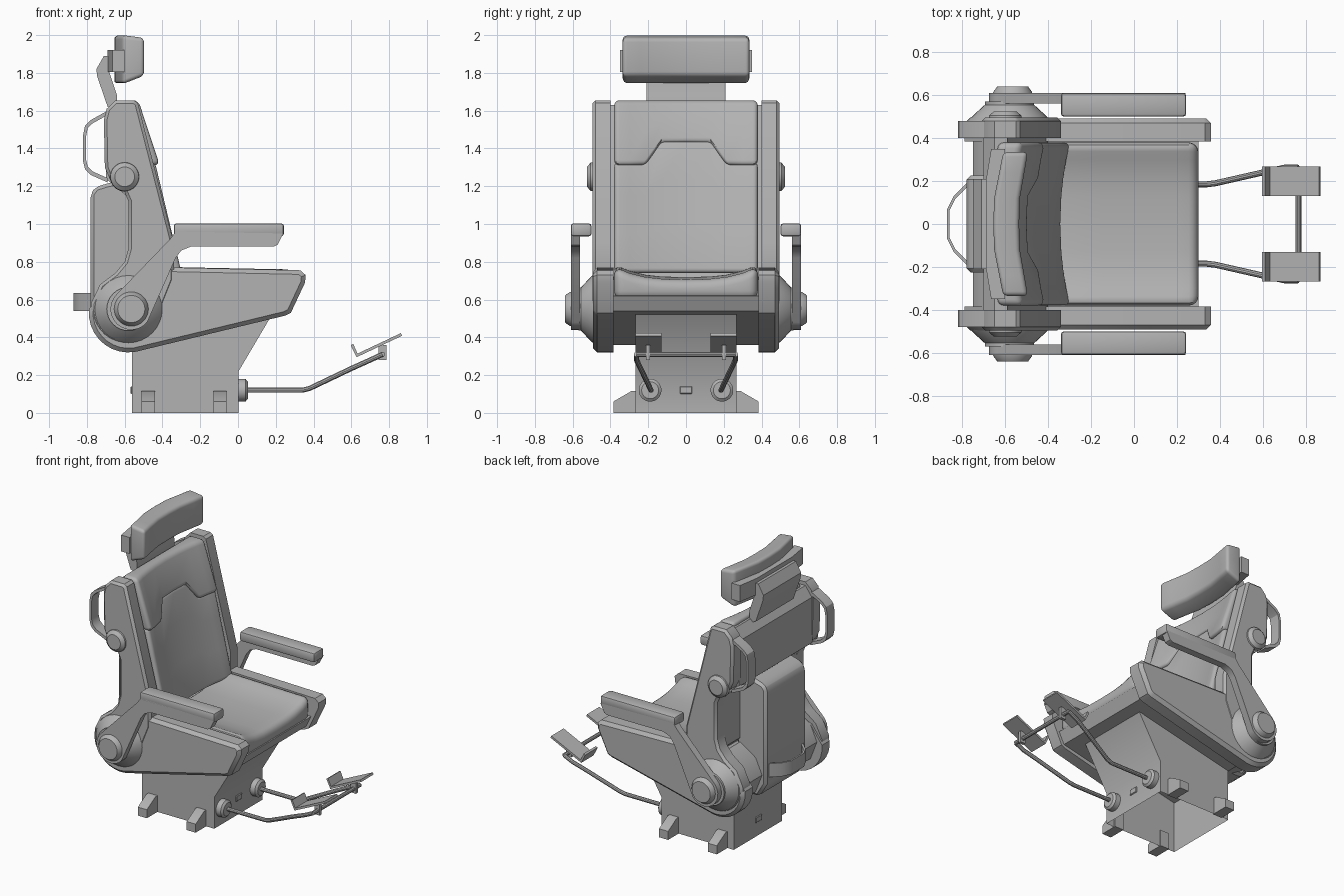
import bpy, bmesh
from math import sin, cos, pi, radians
from mathutils import Vector

cube = bpy.data.objects.get("Cube")
if cube:
    bpy.data.objects.remove(cube)

GREY = (0.45, 0.45, 0.45, 1)
mat = bpy.data.materials.new("plain grey")
mat.use_nodes = True
mat.diffuse_color = GREY
mat.node_tree.nodes["Principled BSDF"].inputs["Base Color"].default_value = GREY
parts = []


def finish(name, bm, bevel=0, mirror=False, segs=1):
    bmesh.ops.recalc_face_normals(bm, faces=bm.faces)
    me = bpy.data.meshes.new(name)
    bm.to_mesh(me)
    bm.free()
    ob = bpy.data.objects.new(name, me)
    bpy.context.collection.objects.link(ob)
    me.materials.append(mat)
    if bevel:
        b = ob.modifiers.new("bevel", 'BEVEL')
        b.width, b.segments, b.limit_method, b.angle_limit = bevel, segs, 'ANGLE', radians(35)
    if mirror:
        m = ob.modifiers.new("mirror", 'MIRROR')
        m.use_axis = (False, True, False)
    parts.append(ob)


def prism(name, pts, d0, d1, axis='Y', chamfer=0, open_side=None, **kw):
    """Extrude a closed outline along one axis; chamfer cuts the rim of the far end."""
    place = {'X': lambda a, b, d: (d, a, b), 'Y': lambda a, b, d: (a, d, b),
             'Z': lambda a, b, d: (a, b, d)}[axis]
    bm = bmesh.new()
    lo = [bm.verts.new(place(a, b, d0)) for a, b in pts]
    hi = [bm.verts.new(place(a, b, d1)) for a, b in pts]
    bm.faces.new(lo)
    cap = bm.faces.new(hi)
    for i in range(len(pts)):
        j = (i + 1) % len(pts)
        if i != open_side:
            bm.faces.new((lo[i], lo[j], hi[j], hi[i]))
    if chamfer:
        bmesh.ops.recalc_face_normals(bm, faces=bm.faces)
        bmesh.ops.bevel(bm, geom=list(cap.edges), offset=chamfer, segments=1, affect='EDGES')
    finish(name, bm, **kw)


def box(name, x, y, z, **kw):
    prism(name, [(x[0], z[0]), (x[1], z[0]), (x[1], z[1]), (x[0], z[1])], *y, **kw)


def turned(name, centre, axis, profile, n=32, **kw):
    """Stack of rings (distance, radius) along the x or y axis."""
    bm = bmesh.new()
    rings = []
    for d, r in profile:
        ring = []
        for i in range(n):
            a, b = r * cos(2 * pi * i / n), r * sin(2 * pi * i / n)
            off = Vector((a, d, b)) if axis == 'Y' else Vector((d, a, b))
            ring.append(bm.verts.new(Vector(centre) + off))
        rings.append(ring)
    bm.faces.new(rings[0])
    bm.faces.new(rings[-1])
    for p, q in zip(rings, rings[1:]):
        for i in range(n):
            bm.faces.new((p[i], p[(i + 1) % n], q[(i + 1) % n], q[i]))
    finish(name, bm, **kw)


def slab(name, us, vs, front, back, bevel):
    """Closed cushion between two gridded surfaces."""
    bm = bmesh.new()
    f, b = [[[bm.verts.new(fn(u, v)) for v in vs] for u in us] for fn in (front, back)]
    nu, nv = len(us), len(vs)
    for g in (f, b):
        for i in range(nu - 1):
            for j in range(nv - 1):
                bm.faces.new((g[i][j], g[i + 1][j], g[i + 1][j + 1], g[i][j + 1]))
    rim = ([(i, 0) for i in range(nu)] + [(nu - 1, j) for j in range(1, nv)]
           + [(i, nv - 1) for i in range(nu - 2, -1, -1)] + [(0, j) for j in range(nv - 2, 0, -1)])
    for (i, j), (k, l) in zip(rim, rim[1:] + rim[:1]):
        bm.faces.new((f[i][j], f[k][l], b[k][l], b[i][j]))
    finish(name, bm, bevel=bevel, segs=4)


def tube(name, pts, r):
    cu = bpy.data.curves.new(name, 'CURVE')
    cu.dimensions, cu.bevel_depth, cu.bevel_resolution, cu.use_fill_caps = '3D', r, 3, True
    sp = cu.splines.new('POLY')
    sp.points.add(len(pts) - 1)
    for p, co in zip(sp.points, pts):
        p.co = (*co, 1)
    ob = bpy.data.objects.new(name, cu)
    bpy.context.collection.objects.link(ob)
    cu.materials.append(mat)
    parts.append(ob)


def arc(cx, cz, r, a0, a1, n=12):
    return [(cx + r * cos(radians(a0 + (a1 - a0) * i / n)),
             cz + r * sin(radians(a0 + (a1 - a0) * i / n))) for i in range(n + 1)]


def strip(pts, c, k):
    """Open path thickened towards a centre point."""
    return pts + [(c[0] + (x - c[0]) * k, c[1] + (y - c[1]) * k) for x, y in reversed(pts)]


# pedestal (hollow, open below), feet and small cover plates
prism("pedestal", [(-.56, 0), (.003, 0), (.003, .22), (.18, .52), (-.3, .56), (-.56, .5)],
      -.268, .268, open_side=0)
for tag, x in (("rear", -.51), ("front", -.13)):
    prism(tag + "_feet", [(.26, 0), (.385, 0), (.385, .06), (.29, .115), (.26, .115)],
          x, x + .07, 'X', mirror=True)
box("front_plate", (0, .011), (-.033, .033), (.1, .14), bevel=.004)
box("rear_plate", (-.57, -.56), (-.033, .033), (.1, .14), bevel=.004)

# seat pan and side panels
prism("seat_pan", [(-.36, .66), (.3, .62), (.26, .54), (-.56, .36), (-.7, .43), (-.75, .56),
                   (-.7, .67), (-.58, .75)], -.39, .39)
prism("seat_sides", [(-.36, .77), (.33, .755), (.358, .73), (.355, .69), (.28, .53), (.25, .515)]
      + arc(-.58, .53, .21, -80, -185, 9) + [(-.7, .67)], .385, .492, mirror=True, chamfer=.022)
prism("back_sides", [(-.55, 1.655), (-.53, 1.64), (-.34, .9), (-.34, .7)]
      + arc(-.59, .55, .19, 0, -190, 16)
      + [(-.73, .68), (-.65, .74), (-.6, .8), (-.58, .87), (-.58, 1.12), (-.61, 1.19),
         (-.68, 1.24), (-.705, 1.3), (-.71, 1.55), (-.695, 1.61), (-.65, 1.655)],
      .4, .495, mirror=True, chamfer=.016)

# back shell and rear box
prism("back_shell", [(-.59, 1.63), (-.65, 1.63), (-.7, 1.56), (-.7, 1.24), (-.58, 1.14),
                     (-.58, .78), (-.5, .7), (-.4, .72), (-.42, .8)], -.41, .41)
prism("rear_box", [(-.55, 1.24), (-.69, 1.215), (-.755, 1.195), (-.78, 1.16), (-.78, .5),
                   (-.72, .4), (-.55, .4)], -.225, .225, bevel=.018)
prism("rear_strap", strip([(-.77, -.2), (-.84, -.13), (-.87, -.07), (-.87, .07), (-.84, .13),
                           (-.77, .2)], (-.76, 0), .9), .54, .635, 'Z')
prism("back_handles", strip([(-.69, 1.6), (-.78, 1.55), (-.81, 1.52), (-.82, 1.47), (-.82, 1.33),
                             (-.81, 1.29), (-.78, 1.26), (-.69, 1.22)], (-.69, 1.41), .88),
      .4, .48, mirror=True)

# pivots
turned("back_pivots", (-.6, 0, 1.25), 'Y', [(.48, .078), (.505, .075), (.525, .052)], mirror=True)
turned("hubs", (-.58, 0, .55), 'Y', [(.48, .185), (.5, .175), (.555, .115), (.57, .115)],
       mirror=True)
turned("hub_caps", (-.565, 0, .55), 'Y', [(.6, .092), (.615, .09), (.64, .072)], mirror=True)

# armrests
prism("armrest_arms", [(-.33, .96), (-.36, .92), (-.64, .63)] + arc(-.565, .55, .11, 135, 320, 14)
      + [(-.33, .82), (-.3, .86), (-.25, .88), (.19, .88), (.21, .89), (.24, .95)],
      .56, .61, mirror=True)
box("armrest_pads", (-.34, .243), (.5, .61), (.935, 1.003), mirror=True, bevel=.014, segs=2)

# cushions
ys = [-.38, -.3, -.215, -.13, 0, .13, .215, .3, .38]
dish = lambda y: .04 * ((abs(y) / .36) ** 2 - 1)
seam = lambda y: 1.43 if abs(y) < .14 else max(1.31, 1.43 - (abs(y) - .13) * 1.4)
up_z = lambda y, v: seam(y) + (1.655 - seam(y)) * v
low_z = lambda y, v: .74 + (seam(y) + .02 - .74) * v
slab("upper_back_cushion", ys, [0, .5, 1],
     lambda y, v: (-.525 + (1.65 - up_z(y, v)) * .33 + dish(y), y, up_z(y, v)),
     lambda y, v: (-.64 + (1.65 - up_z(y, v)) * .25, y, up_z(y, v)), .028)
slab("lower_back_cushion", ys, [0, .35, .7, 1],
     lambda y, v: (-.415 + (1.23 - low_z(y, v)) * .24 + dish(y), y, low_z(y, v)),
     lambda y, v: (-.53 + (1.23 - low_z(y, v)) * .2, y, low_z(y, v)), .028)
slab("seat_cushion", [-.4, -.15, .05, .2, .3], ys,
     lambda x, y: (x, y, .72 + .062 * (abs(y) / .37) ** 3 - .02 * (x + .4)),
     lambda x, y: (x, y, .6), .045)

# headrest with its bracket and post
wrap = lambda y: max(0, (abs(y) - .1) / .23)
slab("headrest", [-.335, -.24, -.12, 0, .12, .24, .335], [0, .5, 1],
     lambda y, v: (-.535 + .04 * wrap(y), y, 1.785 + .2 * v),
     lambda y, v: (-.655 + .045 * wrap(y), y, 1.74 + .26 * v), .022)
prism("headrest_bracket", [(-.69, -.2), (-.665, -.35), (-.6, -.35), (-.6, .35), (-.665, .35),
                           (-.69, .2)], 1.805, 1.92, 'Z')
prism("headrest_post", [(-.71, 1.89), (-.75, 1.82), (-.745, 1.78), (-.69, 1.62), (-.64, 1.6),
                        (-.64, 1.68), (-.68, 1.8), (-.66, 1.89)], -.21, .21)

# footrest rods, flanges and pedals
for side, s in (("left", 1), ("right", -1)):
    tube(side + "_foot_rod", [(0, s * .185, .12), (.34, s * .185, .12), (.38, s * .19, .13),
                              (.6, s * .24, .235), (.7, s * .262, .28), (.765, s * .262, .31)], .014)
turned("rod_flanges", (0, .19, .12), 'X', [(-.01, .06), (.04, .06), (.052, .045)], mirror=True)
tube("foot_crossbar", [(.765, -.262, .31), (.765, .262, .31)], .014)
prism("pedals", [(.597, .358), (.628, .295), (.868, .408), (.862, .422), (.633, .314), (.61, .365)],
      .13, .268, mirror=True)
box("pedal_clips", (.745, .785), (.19, .212), (.28, .36), mirror=True)

# bake modifiers and curves, then smooth rounded areas
bpy.ops.object.select_all(action='DESELECT')
for ob in parts:
    ob.select_set(True)
bpy.context.view_layer.objects.active = parts[0]
bpy.ops.object.convert(target='MESH')
bpy.ops.object.shade_smooth_by_angle(angle=radians(32))
